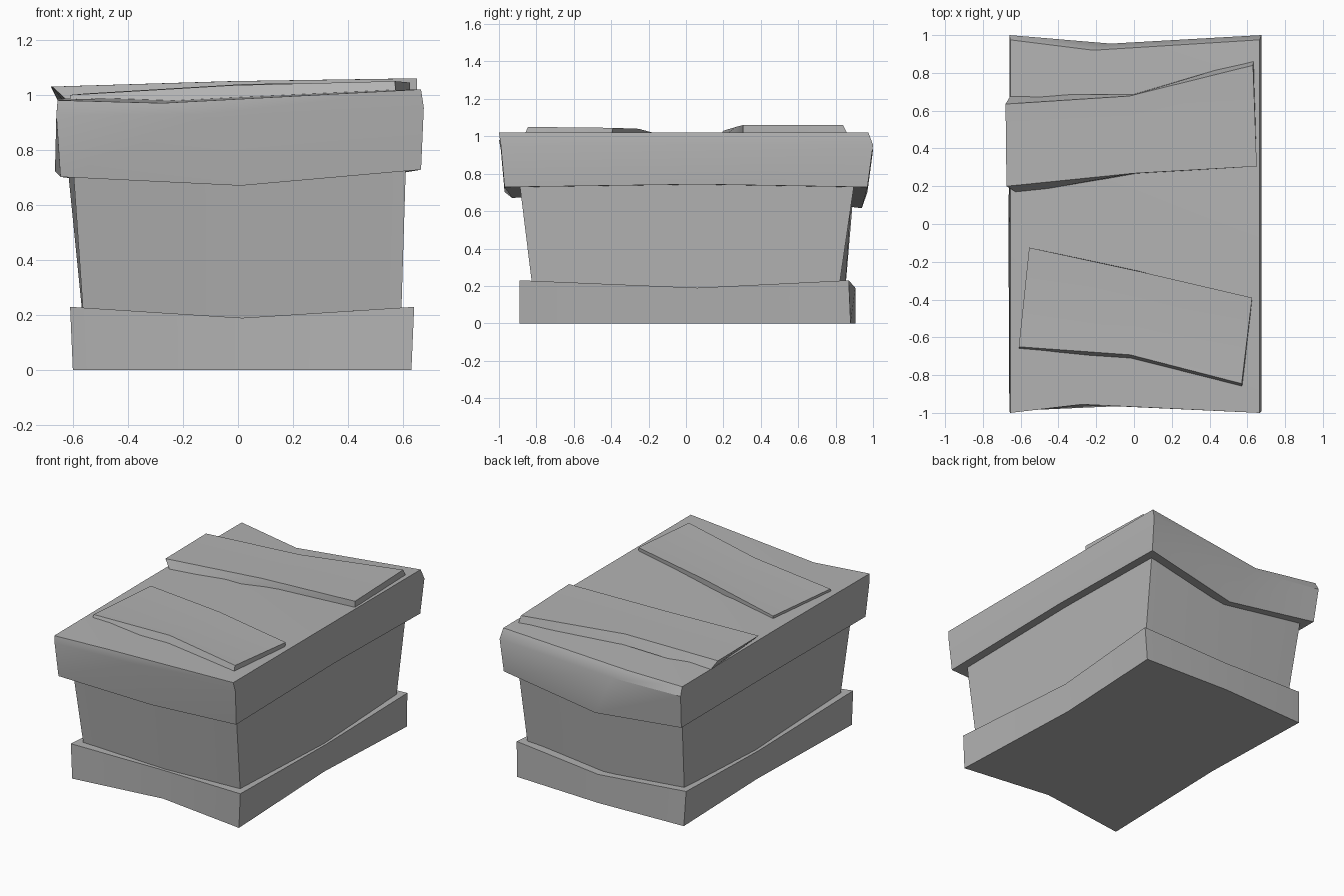
import bpy
import bmesh
from math import radians
from mathutils import Vector

old = bpy.data.objects.get("Cube")
if old:
    bpy.data.objects.remove(old, do_unlink=True)

grey = bpy.data.materials.new("plain grey")
grey.use_nodes = True
grey.diffuse_color = (0.45, 0.45, 0.45, 1)
grey.node_tree.nodes["Principled BSDF"].inputs["Base Color"].default_value = grey.diffuse_color

NONE = (0, 0, 0)


def box(left, right, front, back, z, tilt=0):
    """Four corners of a level or sideways tilted rectangle."""
    lo, hi = z + tilt * left, z + tilt * right
    return [(left, front, lo), (right, front, hi), (right, back, hi), (left, back, lo)]


def layer(corners, front=NONE, right=NONE, back=NONE, left=NONE):
    """Ring of corners and edge middles, each middle shifted by its dent."""
    pts = [Vector(c) for c in corners]
    ring = []
    for i, dent in enumerate((front, right, back, left)):
        ring += [pts[i], (pts[i] + pts[(i + 1) % 4]) / 2 + Vector(dent)]
    return ring


def slab(name, layers):
    """Stack rings from bottom to top and close both ends with a fan."""
    bm = bmesh.new()
    rings = [[bm.verts.new(p) for p in ring] for ring in layers]
    n = len(rings[0])
    for low, high in zip(rings, rings[1:]):
        for i in range(n):
            j = (i + 1) % n
            bm.faces.new((low[i], low[j], high[j], high[i]))
    for ring in (rings[0], rings[-1]):
        mids = ring[1::2]
        hub = bm.verts.new(sum((v.co for v in mids), Vector()) / len(mids))
        # keep the hub level with the side middles
        hub.co.z = (ring[3].co.z + ring[7].co.z) / 2
        for i in range(0, n, 2):
            bm.faces.new((ring[i], ring[i + 1], hub, ring[i - 1]))
    bmesh.ops.recalc_face_normals(bm, faces=bm.faces)
    mesh = bpy.data.meshes.new(name)
    bm.to_mesh(mesh)
    bm.free()
    mesh.materials.append(grey)
    obj = bpy.data.objects.new(name, mesh)
    bpy.context.collection.objects.link(obj)
    bpy.ops.object.select_all(action="DESELECT")
    obj.select_set(True)
    bpy.context.view_layer.objects.active = obj
    bpy.ops.object.shade_smooth_by_angle(angle=radians(30))


# Plinth around the foot
foot = dict(right=(-0.04, 0.07, 0), left=(0.025, 0.08, 0))
sag = dict(front=(0, 0.08, -0.04), back=(0, 0.035, -0.04),
           right=(-0.03, 0.07, -0.04), left=(0.025, 0.08, -0.04))
slab("base", [
    layer(box(-0.6, 0.63, -0.89, 0.88, 0), front=(0, 0.08, 0), back=(0, 0.025, 0), **foot),
    layer(box(-0.61, 0.64, -0.89, 0.87, 0.23), **sag),
])

# Flared chest body
slab("body", [
    layer(box(-0.555, 0.59, -0.81, 0.805, 0.1), front=(0, 0.03, 0), back=(0, 0.04, 0)),
    layer(box(-0.6, 0.61, -0.89, 0.9, 0.75), front=(0, 0.03, 0), back=(0, -0.01, 0),
          left=(-0.02, 0.07, 0)),
])

# Heavy lid with worn, dented edges
slab("lid", [
    layer(box(-0.645, 0.665, -0.97, 0.97, 0.715, 0.02), front=(0, 0.04, -0.045),
          back=(0, -0.03, -0.1), left=(-0.02, 0.07, 0.02), right=(0, 0.07, 0.015)),
    layer(box(-0.66, 0.675, -0.99, 1, 0.94, 0.02), front=(-0.1, 0.025, -0.01),
          back=(-0.13, -0.045, -0.05)),
    layer(box(-0.655, 0.665, -1, 0.975, 1, 0.03), front=(-0.28, 0.045, -0.03),
          back=(-0.22, -0.055, -0.05), left=(0, 0, 0.005)),
])

# Crooked boards lying across the lid
slab("front_board", [
    layer([(-0.61, -0.67, 0.96), (0.575, -0.875, 0.98), (0.625, -0.405, 0.98),
           (-0.555, -0.125, 0.96)], front=(0, 0.055, 0), back=(0, 0.015, 0)),
    layer([(-0.61, -0.65, 1), (0.57, -0.845, 1.05), (0.625, -0.39, 1.045),
           (-0.555, -0.125, 1.005)], front=(0, 0.055, 0.01), back=(0, 0.005, 0.015)),
])
slab("back_board", [
    layer([(-0.61, 0.16, 0.97), (0.65, 0.305, 0.99), (0.635, 0.875, 0.99),
           (-0.65, 0.685, 0.97)], front=(0, 0.035, 0), back=(0, -0.095, 0)),
    layer([(-0.675, 0.2, 1.03), (0.65, 0.305, 1.06), (0.63, 0.84, 1.06),
           (-0.68, 0.635, 1.03)], front=(0, 0.015, 0.005), back=(0, -0.06, 0.005)),
])
